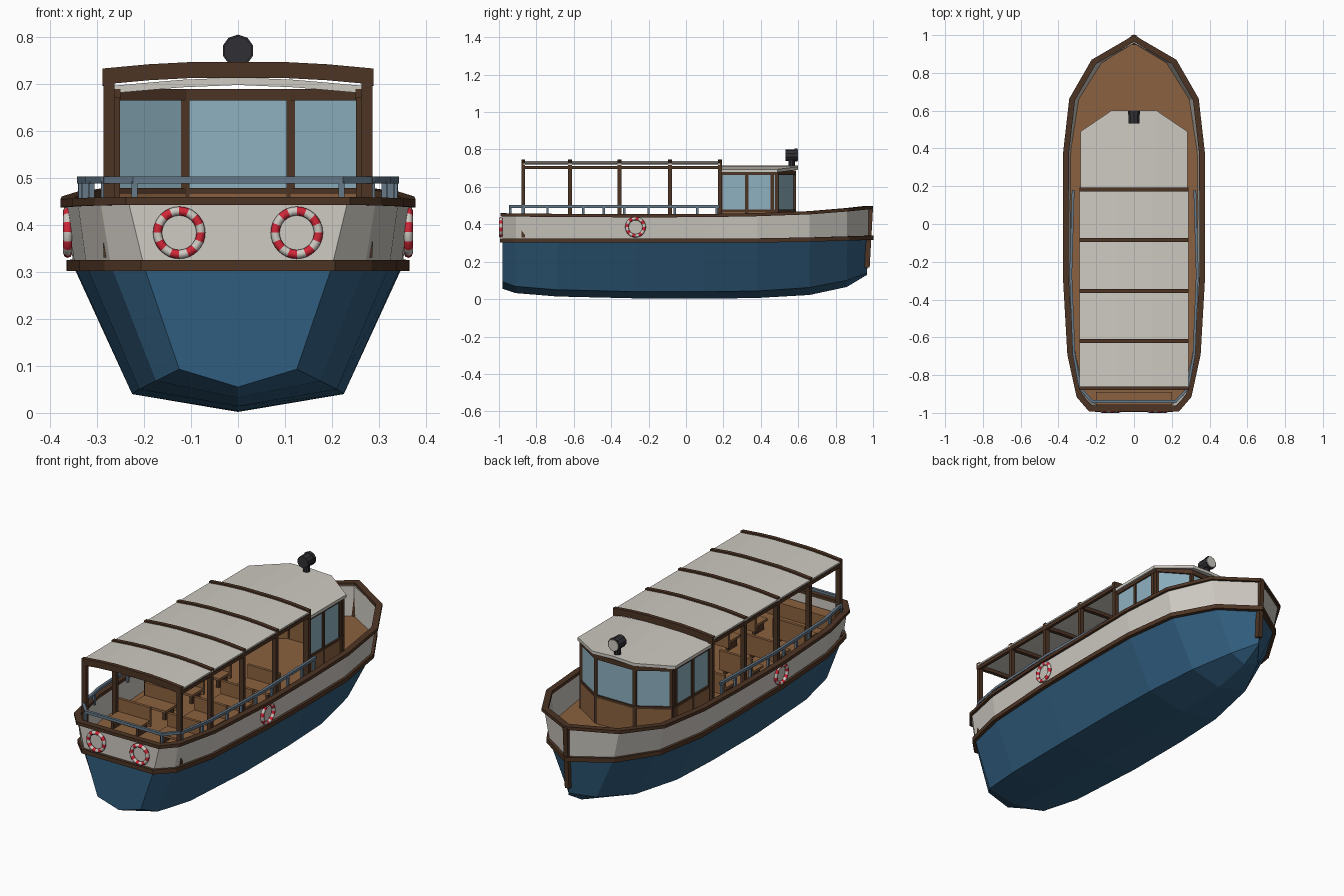
import bpy, bmesh, math
from mathutils import Vector as V

if "Cube" in bpy.data.objects:
    bpy.data.objects.remove(bpy.data.objects["Cube"])

def mat(name, r, g, b):
    m = bpy.data.materials.new(name)
    m.diffuse_color = (r, g, b, 1)
    m.use_nodes = True
    m.node_tree.nodes["Principled BSDF"].inputs["Base Color"].default_value = m.diffuse_color
    return m

BLUE = mat("hull_blue", .03, .11, .21)
WHITE = mat("cream", .62, .59, .54)
DARK = mat("dark_wood", .075, .035, .018)
WOOD = mat("wood", .26, .12, .05)
GLASS = mat("glass", .27, .44, .53)
STEEL = mat("steel", .13, .19, .25)
RED = mat("red", .65, .02, .04)
BLACK = mat("black", .03, .03, .035)

def mesh(name, verts, faces, m):
    me = bpy.data.meshes.new(name)
    me.from_pydata([tuple(v) for v in verts], [], faces)
    bm = bmesh.new()
    bm.from_mesh(me)
    bmesh.ops.remove_doubles(bm, verts=bm.verts, dist=1e-5)
    bmesh.ops.recalc_face_normals(bm, faces=bm.faces)
    bm.to_mesh(me)
    bm.free()
    me.materials.append(m)
    ob = bpy.data.objects.new(name, me)
    bpy.context.collection.objects.link(ob)
    return ob

def box(name, x0, x1, y0, y1, z0, z1, m):
    v = [(x, y, z) for x in (x0, x1) for y in (y0, y1) for z in (z0, z1)]
    f = [(0, 1, 3, 2), (4, 6, 7, 5), (0, 4, 5, 1), (2, 3, 7, 6), (0, 2, 6, 4), (1, 5, 7, 3)]
    return mesh(name, v, f, m)

def sweep(name, path, prof, m, closed=False):
    """Sweep a (sideways, up) profile along a mostly horizontal path with mitred corners."""
    n, k, verts = len(path), len(prof), []
    path = [V(p) for p in path]
    for i, p in enumerate(path):
        a = path[i - 1] if (i or closed) else None
        b = path[(i + 1) % n] if (i < n - 1 or closed) else None
        side = [V((d.y, -d.x, 0)).normalized() for d in
                ([p - a] if a else []) + ([b - p] if b else [])]
        s = sum(side, V()).normalized()
        s /= max(.5, s.dot(side[0]))
        verts += [p + s * o + V((0, 0, z)) for o, z in prof]
    faces = [(i * k + j, i * k + (j + 1) % k, (i + 1) % n * k + (j + 1) % k, (i + 1) % n * k + j)
             for i in range(n if closed else n - 1) for j in range(k)]
    if not closed:
        faces += [tuple(range(k)), tuple(range((n - 1) * k, n * k))]
    return mesh(name, verts, faces, m)

def rect(a, b, c, d):
    return [(a, c), (b, c), (b, d), (a, d)]

# Hull stations: y, keel z, chine x, chine z, rail x, gunwale x, gunwale z
S = [(-.98, .055, .125, .093, .2, .232, .445), (-.91, .032, .175, .068, .27, .292, .444),
     (-.69, .014, .21, .05, .322, .34, .442), (-.27, .004, .225, .04, .347, .364, .44),
     (.1, .002, .225, .04, .35, .364, .441), (.38, .006, .215, .043, .347, .362, .446),
     (.66, .022, .17, .062, .305, .33, .456), (.86, .065, .085, .1, .185, .215, .472),
     (.985, .13, 0, .14, 0, 0, .485)]
n = len(S)

def rail_z(y):
    return .312 + max(0, y - .5) * .03

# Blue lower hull
verts = []
for y, kz, cx, cz, rx, gx, gz in S:
    yb = .968 if y > .9 else y
    verts += [(-rx, y - (.008 if y > .9 else 0), rail_z(y)), (-cx, yb, cz), (0, yb, kz),
              (cx, yb, cz), (rx, y - (.008 if y > .9 else 0), rail_z(y))]
faces = [(i * 5 + j, i * 5 + j + 1, i * 5 + j + 6, i * 5 + j + 5) for i in range(n - 1) for j in range(4)]
mesh("lower_hull", verts, faces + [(0, 1, 2, 3, 4)], BLUE)

def outline(col, zf, inset=0):
    """Closed horizontal loop around the boat, clockwise seen from below."""
    right = [(s[col], s[0], zf(s)) for s in S]
    return right + [(-x, y, z) for x, y, z in reversed(right[:-1])]

rail = outline(4, lambda s: rail_z(s[0]))
gun = outline(5, lambda s: s[6])

# Cream bulwark with an inner face
def inset(loop, d):
    return [(math.copysign(max(abs(x) - d, 0), x), y + (d if y < -.95 else -2 * d if y > .95 else -d * .5 if y > .8 else 0), z)
            for x, y, z in loop]
L = len(rail)
loops = rail + gun + inset(gun, .014) + inset(rail, .014)
mesh("bulwark", loops, [(k * L + i, k * L + (i + 1) % L, (k + 1) * L + (i + 1) % L, (k + 1) * L + i)
                        for k in range(3) for i in range(L)], WHITE)

# Deck, gunwale cap, rub rail and stem post
mesh("deck", [(x, y, .328) for x, y, z in inset(rail, .008)], [tuple(range(L))], WOOD)
sweep("gunwale_cap", gun, rect(-.018, .013, -.003, .014), DARK, True)
sweep("rub_rail", rail, rect(-.006, .015, -.01, .013), DARK, True)
mesh("stem_post", [(x, y + dy, z) for x in (-.012, .012)
                   for y, z in ((.972, .17), (.99, .49)) for dy in (-.03, .01)],
     [(0, 1, 3, 2), (4, 6, 7, 5), (0, 4, 5, 1), (2, 3, 7, 6), (0, 2, 6, 4), (1, 5, 7, 3)], DARK)

# Wheelhouse walls, windows, sill and head trim
half = [(.26, .185), (.26, .485), (.112, .578)]
plan = [(x, y, 0) for x, y in half] + [(-x, y, 0) for x, y in reversed(half)]
sweep("cabin_wall", plan, rect(-.008, .008, .328, .475), WOOD)
sweep("cabin_windows", plan, rect(-.003, .003, .475, .67), GLASS)
sweep("cabin_sill", plan, rect(-.009, .011, .465, .478), DARK)
sweep("cabin_head", plan, rect(-.01, .011, .664, .688), DARK)
for x, y in half + [(.26, .325), (.26, .462)]:
    for s in (-1, 1):
        box("window_post", s * x - .009, s * x + .009, y - .009, y + .009, .33, .67, DARK)

# Crowned wheelhouse roof
cols = [(-.282, .49, .694), (-.12, .6, .708), (0, .6, .713), (.12, .6, .708), (.282, .49, .694)]
verts = [(x, y, z - t) for t in (0, .016) for x, yf, z in cols for y in (.185, yf)]
faces = [(o + 2 * i, o + 2 * i + 1, o + 2 * i + 3, o + 2 * i + 2) for o in (0, 10) for i in range(4)]
edge = [0, 1, 3, 5, 7, 9, 8, 6, 4, 2]
faces += [(a, b, b + 10, a + 10) for a, b in zip(edge, edge[1:] + edge[:1])]
mesh("cabin_roof", verts, faces, WHITE)

# Searchlight
def cyl(name, r, d, loc, rot, m, sides=10):
    bpy.ops.mesh.primitive_cylinder_add(vertices=sides, radius=r, depth=d, location=loc, rotation=rot)
    o = bpy.context.object
    o.name = name
    o.data.materials.append(m)
cyl("searchlight_foot", .017, .04, (0, .565, .725), (0, 0, 0), BLACK)
cyl("searchlight_body", .031, .05, (0, .558, .77), (math.pi / 2, 0, 0), BLACK)
cyl("searchlight_rim", .034, .018, (0, .588, .77), (math.pi / 2, 0, 0), BLACK)
cyl("searchlight_lens", .029, .004, (0, .598, .77), (math.pi / 2, 0, 0), WHITE)

# Canopy: arched ribs, posts, side beams and canvas
arc = [(-.288, .72), (-.19, .729), (-.095, .734), (.095, .734), (.19, .729), (.288, .72)]
def arched(name, y0, y1, lo, hi, m):
    v = [(x, y, z + d) for x, z in arc for y, d in ((y0, lo), (y1, lo), (y1, hi), (y0, hi))]
    f = [(i * 4 + j, i * 4 + (j + 1) % 4, i * 4 + 4 + (j + 1) % 4, i * 4 + 4 + j) for i in range(5) for j in range(4)]
    return mesh(name, v, f + [(0, 1, 2, 3), (20, 21, 22, 23)], m)
ribs = [-.87, -.62, -.355, -.085, .182]
arched("canopy_canvas", -.87, .182, -.004, .004, WHITE)
for y in ribs:
    arched("canopy_rib", y - .01, y + .01, -.022, .012, DARK)
    for s in (-1, 1):
        box("canopy_post", s * .274 - .012, s * .274 + .012, y - .01, y + .01, .33, .72, DARK)
for s in (-1, 1):
    box("canopy_beam", s * .28 - .008, s * .28 + .008, -.87, .182, .695, .712, DARK)

# Handrail around the passenger deck with short posts
hr = [(.322, .18), (.335, -.27), (.318, -.69), (.285, -.87), (.22, -.94)]
path = [(x, y, .495) for x, y in hr] + [(-x, y, .495) for x, y in reversed(hr)]
sweep("handrail", path, rect(-.007, .007, -.007, .007), STEEL)
posts = [(.322, .165), (.327, .06), (.33, -.06), (.334, -.2), (.333, -.33), (.328, -.44),
         (.324, -.55), (.311, -.74), (.285, -.87), (.22, -.94)]
for x, y in posts:
    for s in (-1, 1):
        box("handrail_post", s * x - .006, s * x + .006, y - .006, y + .006, .43, .492, STEEL)

# Passenger benches, two per row
for y in (-.66, -.44, -.22, 0):
    for s in (-1, 1):
        a, b = sorted((s * .05, s * .235))
        box("bench_seat", a, b, y - .085, y + .01, .372, .384, WOOD)
        box("bench_back", a, b, y + .005, y + .02, .35, .452, WOOD)
        for x in (a + .02, b - .02):
            box("bench_leg", x - .008, x + .008, y - .07, y, .328, .374, DARK)
box("stern_bench", -.2, .2, -.955, -.89, .328, .4, WOOD)

# Striped life rings on the stern and both sides
def ring(loc, rot):
    bpy.ops.mesh.primitive_torus_add(major_segments=32, minor_segments=8, major_radius=.046,
                                     minor_radius=.0095, location=loc, rotation=rot)
    o = bpy.context.object
    o.name = "life_ring"
    o.data.materials.append(WHITE)
    o.data.materials.append(RED)
    for p in o.data.polygons:
        t = math.atan2(p.center.y, p.center.x) % math.tau
        p.material_index = int(t / math.tau * 16) % 2
    bpy.ops.object.shade_smooth_by_angle(angle=math.radians(50))
for s in (-1, 1):
    ring((s * .125, -.99, .383), (math.pi / 2, 0, 0))
    ring((s * .362, -.27, .385), (0, math.pi / 2, 0))
